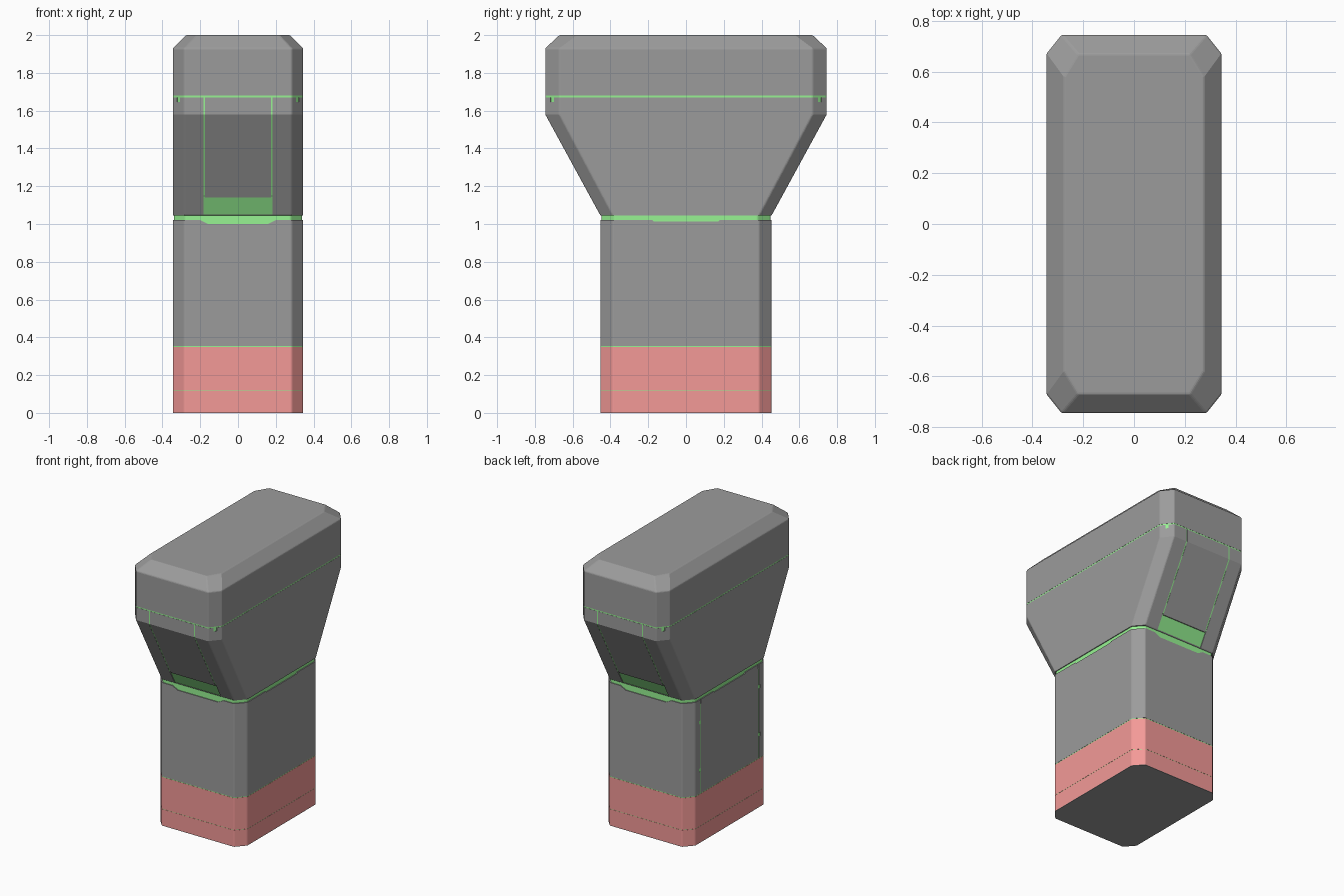
import bpy, bmesh, math
from mathutils import Vector

if "Cube" in bpy.data.objects:
    bpy.data.objects.remove(bpy.data.objects["Cube"])

HX, HY, HEAD_Y = 0.345, 0.453, 0.745
KNEE, NECK = 1.58, 1.045


def material(name, rgb):
    m = bpy.data.materials.new(name)
    m.diffuse_color = (*rgb, 1)
    m.use_nodes = True
    m.node_tree.nodes["Principled BSDF"].inputs["Base Color"].default_value = m.diffuse_color
    return m


GREY = material("dark_grey", (0.33, 0.33, 0.33))
RED = material("red_base", (0.9, 0.32, 0.31))
GREEN = material("green_glow", (0.31, 0.9, 0.29))


def make(name, bm, mat=GREY):
    bmesh.ops.recalc_face_normals(bm, faces=bm.faces)
    me = bpy.data.meshes.new(name)
    bm.to_mesh(me)
    bm.free()
    ob = bpy.data.objects.new(name, me)
    bpy.context.collection.objects.link(ob)
    me.materials.append(mat)
    return ob


def loft(name, rings, mat=GREY):
    """Stack of chamfered rectangles: (z, half x, half y, chamfer x, chamfer y)."""
    bm = bmesh.new()
    loops = []
    for z, x, y, cx, cy in rings:
        pts = [(x, y - cy), (x - cx, y), (cx - x, y), (-x, y - cy),
               (-x, cy - y), (cx - x, -y), (x - cx, -y), (x, cy - y)]
        loops.append([bm.verts.new((px, py, z)) for px, py in pts])
    for a, b in zip(loops, loops[1:]):
        for i in range(8):
            j = (i + 1) % 8
            bm.faces.new((a[i], a[j], b[j], b[i]))
    bm.faces.new(loops[0][::-1])
    bm.faces.new(loops[-1])
    bmesh.ops.recalc_face_normals(bm, faces=bm.faces)
    # soften the chamfer edges slightly
    soft = [e for e in bm.edges if 0.55 < e.calc_face_angle(0) < 1.2]
    bmesh.ops.bevel(bm, geom=soft, offset=0.006, segments=2, profile=0.5, affect='EDGES')
    return make(name, bm, mat)


def column(name, z0, z1, mat=GREY, inset=0):
    return loft(name, [(z, HX - inset, HY - inset, 0.06, 0.067) for z in (z0, z1)], mat)


def prism(profile, axis, lo, hi):
    """Extrude a (horizontal, z) profile along x or y."""
    place = (lambda h, z: (lo, h, z)) if axis == 'x' else (lambda h, z: (h, lo, z))
    bm = bmesh.new()
    face = bm.faces.new([bm.verts.new(place(h, z)) for h, z in profile])
    out = bmesh.ops.extrude_face_region(bm, geom=[face])
    step = Vector((hi - lo, 0, 0)) if axis == 'x' else Vector((0, hi - lo, 0))
    for v in out["geom"]:
        if isinstance(v, bmesh.types.BMVert):
            v.co += step
    return make("cutter", bm)


def box(x, y, z0, z1, sx, sy, turn=0):
    ob = prism([(-sy / 2, z0), (sy / 2, z0), (sy / 2, z1), (-sy / 2, z1)], 'x', -sx / 2, sx / 2)
    ob.location = (x, y, 0)
    ob.rotation_euler.z = turn
    return ob


def cut(target, cutter):
    m = target.modifiers.new("cut", 'BOOLEAN')
    m.operation = 'DIFFERENCE'
    m.solver = 'EXACT'
    m.object = cutter
    cutter.hide_render = True
    cutter.hide_viewport = True


def slope_y(z):
    return HY + (HEAD_Y - HY) * min(1, max(0, z - NECK) / (KNEE - NECK))


def slope_slot(side, zs, x0, x1):
    outer = [(side * (slope_y(z) + 0.05), z) for z in zs]
    inner = [(side * (slope_y(z) - 0.03), z) for z in reversed(zs)]
    return prism(outer + inner, 'x', x0, x1)


def glow(name, zs, inset):
    """Green core following the shell just below its surface."""
    return loft(name, [(z, HX - inset, slope_y(z) - inset, 0.06,
                        0.067 + 0.008 * min(1, max(0, z - NECK) / (KNEE - NECK))) for z in zs], GREEN)


# red base in two bands on a grey sole
column("sole", 0, 0.003)
column("base_band_lower", 0.003, 0.118, RED)
column("base_band_upper", 0.1205, 0.348, RED)

# grey trunk and head shells
trunk = column("trunk", 0.353, 1.022)
head = loft("head_lower", [(NECK, HX, HY, 0.06, 0.067), (KNEE, HX, HEAD_Y, 0.06, 0.075),
                           (1.671, HX, HEAD_Y, 0.06, 0.075)])
loft("head_cap", [(1.679, HX, HEAD_Y, 0.06, 0.075), (1.93, HX, HEAD_Y, 0.06, 0.075),
                  (2.0, 0.275, 0.67, 0.055, 0.09)])

# green glow: nearly flush behind the seams, deeper at the neck and windows
glow("glow_trunk", [0.05, 0.99], 0.001)
glow("glow_neck", [0.98, NECK, 1.16], 0.006)
glow("glow_head", [1.145, KNEE, 1.75], 0.001)

for s in (-1, 1):
    # window and seams on the sloped head ends
    cut(head, slope_slot(s, [1.05, 1.14], -0.182, 0.182))
    for x in (-0.179, 0.179):
        cut(head, slope_slot(s, [1.13, KNEE, 1.69], x - 0.004, x + 0.004))
    # small tabs on the head corners
    for sx in (-1, 1):
        cut(head, box(sx * 0.315, s * 0.708, 1.645, 1.69, 0.06, 0.022, sx * s * math.pi / 4))
    # shallow dips along the trunk rim
    y0, y1 = sorted((s * 0.42, s * 0.5))
    cut(trunk, prism([(-0.2, 1.021), (-0.16, 1.0), (0.16, 1.0), (0.2, 1.021),
                      (0.2, 1.05), (-0.2, 1.05)], 'y', y0, y1))
    x0, x1 = sorted((s * 0.32, s * 0.4))
    cut(trunk, prism([(-0.18, 1.021), (-0.17, 1.014), (0.17, 1.014), (0.18, 1.021),
                      (0.18, 1.05), (-0.18, 1.05)], 'x', x0, x1))
    # door seams and hinge tabs on the left side of the trunk
    cut(trunk, box(-HX, s * 0.325, 0.3, 1.1, 0.06, 0.008))
    for z in (0.52, 0.86):
        cut(trunk, box(-HX, s * 0.335, z - 0.012, z + 0.012, 0.06, 0.022))
